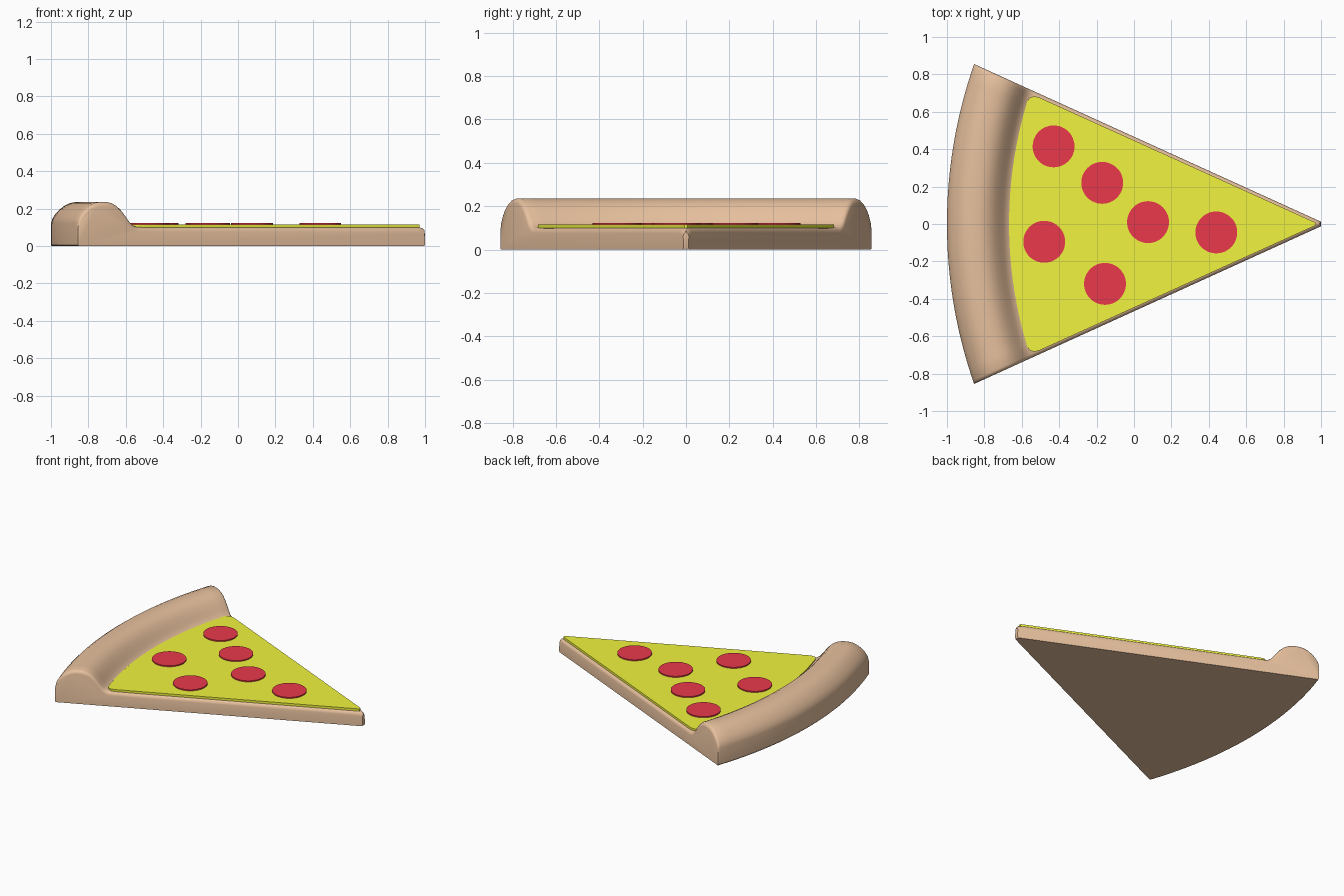
import bpy, bmesh, math

if "Cube" in bpy.data.objects:
    bpy.data.objects.remove(bpy.data.objects["Cube"])

CX = 1.59                      # centre of the crust arcs, on y = 0
SLOPE, TIP = 0.4545, 0.012     # straight cut sides: y = TIP + SLOPE * (1 - x)
PHI = math.atan(SLOPE)


def edge_angle(r, inset):
    """Half angle at which an arc of radius r meets the (inset) cut side."""
    k = TIP + SLOPE * (1 - CX) - inset / math.cos(PHI)
    return max(0.003, PHI + math.asin(max(-1, min(1, math.cos(PHI) * k / r))))


def material(name, rgb):
    m = bpy.data.materials.new(name)
    m.diffuse_color = (*rgb, 1)
    m.use_nodes = True
    m.node_tree.nodes["Principled BSDF"].inputs["Base Color"].default_value = m.diffuse_color
    return m


def finish(bm, name, mat, angle=35):
    bmesh.ops.recalc_face_normals(bm, faces=bm.faces)
    me = bpy.data.meshes.new(name)
    bm.to_mesh(me)
    bm.free()
    ob = bpy.data.objects.new(name, me)
    bpy.context.collection.objects.link(ob)
    me.materials.append(mat)
    bpy.context.view_layer.objects.active = ob
    ob.select_set(True)
    bpy.ops.object.shade_smooth_by_angle(angle=math.radians(angle))
    ob.select_set(False)
    return ob


def plate(name, outline, z0, z1, mat):
    """Flat slab from an outline."""
    bm = bmesh.new()
    face = bm.faces.new([bm.verts.new((x, y, z0)) for x, y in outline])
    ext = bmesh.ops.extrude_face_region(bm, geom=[face])
    for v in ext["geom"]:
        if isinstance(v, bmesh.types.BMVert):
            v.co.z = z1
    return finish(bm, name, mat)


dough = material("dough", (0.80, 0.53, 0.34))
cheese_mat = material("cheese", (0.88, 0.90, 0.05))
red = material("pepperoni", (0.82, 0.04, 0.07))

# Dough: one radial profile (r, z) swept between the two cut sides
profile = [(2.585, 0), (2.59, 0.006), (2.59, 0.12), (2.583, 0.145), (2.568, 0.17),
           (2.545, 0.195), (2.515, 0.218), (2.485, 0.231), (2.455, 0.236),
           (2.42, 0.236), (2.39, 0.23), (2.36, 0.215), (2.335, 0.193),
           (2.31, 0.163), (2.29, 0.136), (2.275, 0.119), (2.255, 0.106),
           (2.235, 0.101), (2.0, 0.1), (1.5, 0.1), (1.0, 0.1), (0.625, 0.1),
           (0.605, 0.096), (0.592, 0.085), (0.59, 0.01), (0.595, 0)]
# Rounded shoulder of each cut side: (inset, fraction of arc, drop)
N = 24
half = [(0, 1, 0.024), (0.003, 1, 0.012), (0.010, 1, 0.004), (0.020, 1, 0)]
cols = ([(d, -1, h) for d, _, h in half]
        + [(0.020, -1 + 2 * i / N, 0) for i in range(1, N)]
        + [(d, 1, h) for d, _, h in reversed(half)])
bm = bmesh.new()
rows = []
for r, z in profile:
    row = []
    for d, t, h in cols:
        a = t * edge_angle(r, d)
        zz = z - h if z > 0.05 else z
        row.append(bm.verts.new((CX - r * math.cos(a), r * math.sin(a), zz)))
    rows.append(row)
for a, b in zip(rows, rows[1:] + rows[:1]):          # last pair is the underside
    for i in range(len(cols) - 1):
        bm.faces.new((a[i], a[i + 1], b[i + 1], b[i]))
for i in (0, -1):                                    # cut sides
    bm.faces.new([row[i] for row in rows])
finish(bm, "dough_slice", dough)

# Cheese: arc at the crust, rounded back corners, pointed tip
R = 2.258
upper = [(CX - math.sqrt(R * R - y * y), y) for y in [0.64 * i / 12 for i in range(1, 13)]]
p0, p1, p2 = upper[-1], (-0.56, 0.705), (-0.49, 0.669)
for i in range(1, 9):
    t = i / 8
    upper.append(tuple((1 - t) ** 2 * a + 2 * t * (1 - t) * b + t * t * c
                       for a, b, c in zip(p0, p1, p2)))
upper.append((0.97, 0.008))
outline = [(CX - R, 0)] + upper + [(x, -y) for x, y in reversed(upper)]
plate("cheese", outline, 0.098, 0.115, cheese_mat)

# Pepperoni discs
spots = [(-0.43, 0.415), (-0.17, 0.22), (0.075, 0.01),
         (0.44, -0.045), (-0.48, -0.095), (-0.155, -0.32)]
for n, (x, y) in enumerate(spots):
    ring = [(x + 0.112 * math.cos(2 * math.pi * i / 48),
             y + 0.112 * math.sin(2 * math.pi * i / 48)) for i in range(48)]
    plate(f"pepperoni_{n + 1}", ring, 0.112, 0.123, red)
